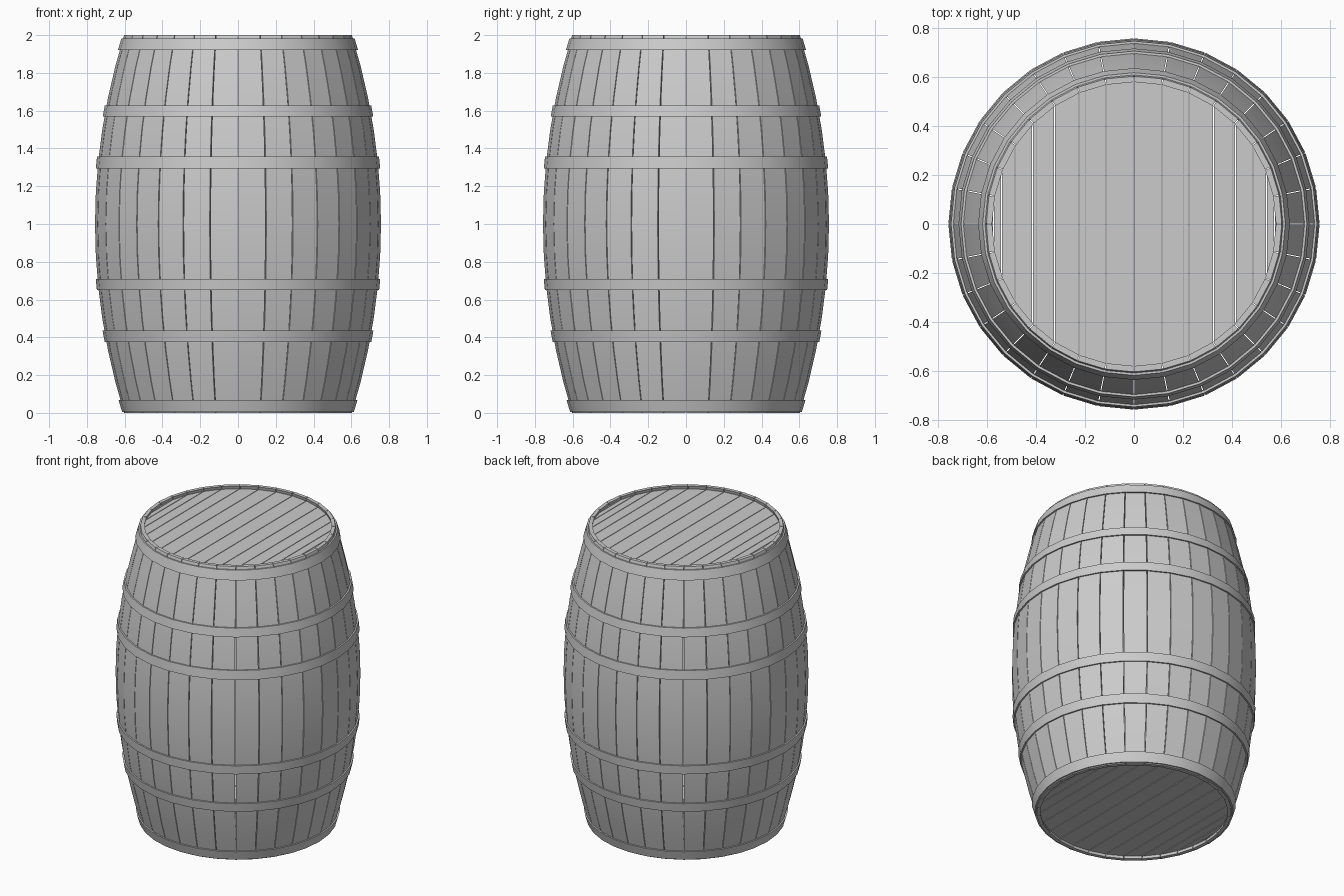
import bpy, bmesh
from math import sin, cos, pi

if "Cube" in bpy.data.objects:
    bpy.data.objects.remove(bpy.data.objects["Cube"])

SIDES = 32
STEP = 2 * pi / SIDES
THICK = 0.024
GAP = 0.003


def radius(z):
    # bulging barrel outline
    return 0.757 - 0.154 * (z - 1.0) ** 2


def finish(name, bm, smooth=True):
    bmesh.ops.recalc_face_normals(bm, faces=bm.faces)
    me = bpy.data.meshes.new(name)
    bm.to_mesh(me)
    bm.free()
    ob = bpy.data.objects.new(name, me)
    bpy.context.collection.objects.link(ob)
    if smooth:
        bpy.ops.object.select_all(action='DESELECT')
        ob.select_set(True)
        bpy.context.view_layer.objects.active = ob
        bpy.ops.object.shade_smooth_by_angle(angle=0.5)
    return ob


def polar(r, a, z):
    return (r * cos(a), r * sin(a), z)


def staves():
    bm = bmesh.new()
    levels = [i / 6 for i in range(13)]
    for s in range(SIDES):
        a0, a1 = s * STEP + GAP, (s + 1) * STEP - GAP
        rows = []
        for z in levels:
            r = radius(z)
            rows.append([bm.verts.new(polar(rr, a, z)) for rr, a in
                         ((r, a0), (r, a1), (r - THICK, a1), (r - THICK, a0))])
        for lo, hi in zip(rows, rows[1:]):
            for i in range(4):
                j = (i + 1) % 4
                bm.faces.new((lo[i], lo[j], hi[j], hi[i]))
        bm.faces.new(rows[0])
        bm.faces.new(rows[-1])
    finish("staves", bm)


def hoop(name, z0, z1):
    # thin tapered band following the outline
    bm = bmesh.new()
    prof = [(radius(z0) + 0.009, z0), (radius(z1) + 0.009, z1),
            (radius(z1) - 0.005, z1), (radius(z0) - 0.005, z0)]
    rings = [[bm.verts.new(polar(r, s * STEP, z)) for r, z in prof]
             for s in range(SIDES)]
    for s in range(SIDES):
        a, b = rings[s], rings[(s + 1) % SIDES]
        for i in range(4):
            j = (i + 1) % 4
            bm.faces.new((a[i], b[i], b[j], a[j]))
    finish(name, bm)


def head(name, z0, z1):
    # planked disc: each plank joins opposite corners of the 32-gon
    bm = bmesh.new()
    r = 0.585
    for k in range(SIDES // 2):
        xa, ya = r * cos(k * STEP), r * sin(k * STEP)
        xb, yb = r * cos((k + 1) * STEP), r * sin((k + 1) * STEP)
        g = min(0.002, (xa - xb) * 0.1)
        xa, xb = xa - g, xb + g
        if k == 0:
            pts = [(xa, 0), (xb, yb), (xb, -yb)]
        elif k == SIDES // 2 - 1:
            pts = [(xa, ya), (xb, 0), (xa, -ya)]
        else:
            pts = [(xa, ya), (xb, yb), (xb, -yb), (xa, -ya)]
        lo = [bm.verts.new((x, y, z0)) for x, y in pts]
        hi = [bm.verts.new((x, y, z1)) for x, y in pts]
        bm.faces.new(lo)
        bm.faces.new(hi)
        for i in range(len(pts)):
            j = (i + 1) % len(pts)
            bm.faces.new((lo[i], lo[j], hi[j], hi[i]))
    finish(name, bm, smooth=False)


staves()

# iron hoops
for name, z0, z1 in (("bottom_end_hoop", 0.006, 0.068),
                     ("lower_quarter_hoop", 0.375, 0.435),
                     ("lower_belly_hoop", 0.65, 0.71),
                     ("upper_belly_hoop", 1.295, 1.357),
                     ("upper_quarter_hoop", 1.57, 1.627),
                     ("top_end_hoop", 1.92, 1.982)):
    hoop(name, z0, z1)

# recessed ends
head("bottom_head", 0.022, 0.05)
head("top_head", 1.95, 1.978)
